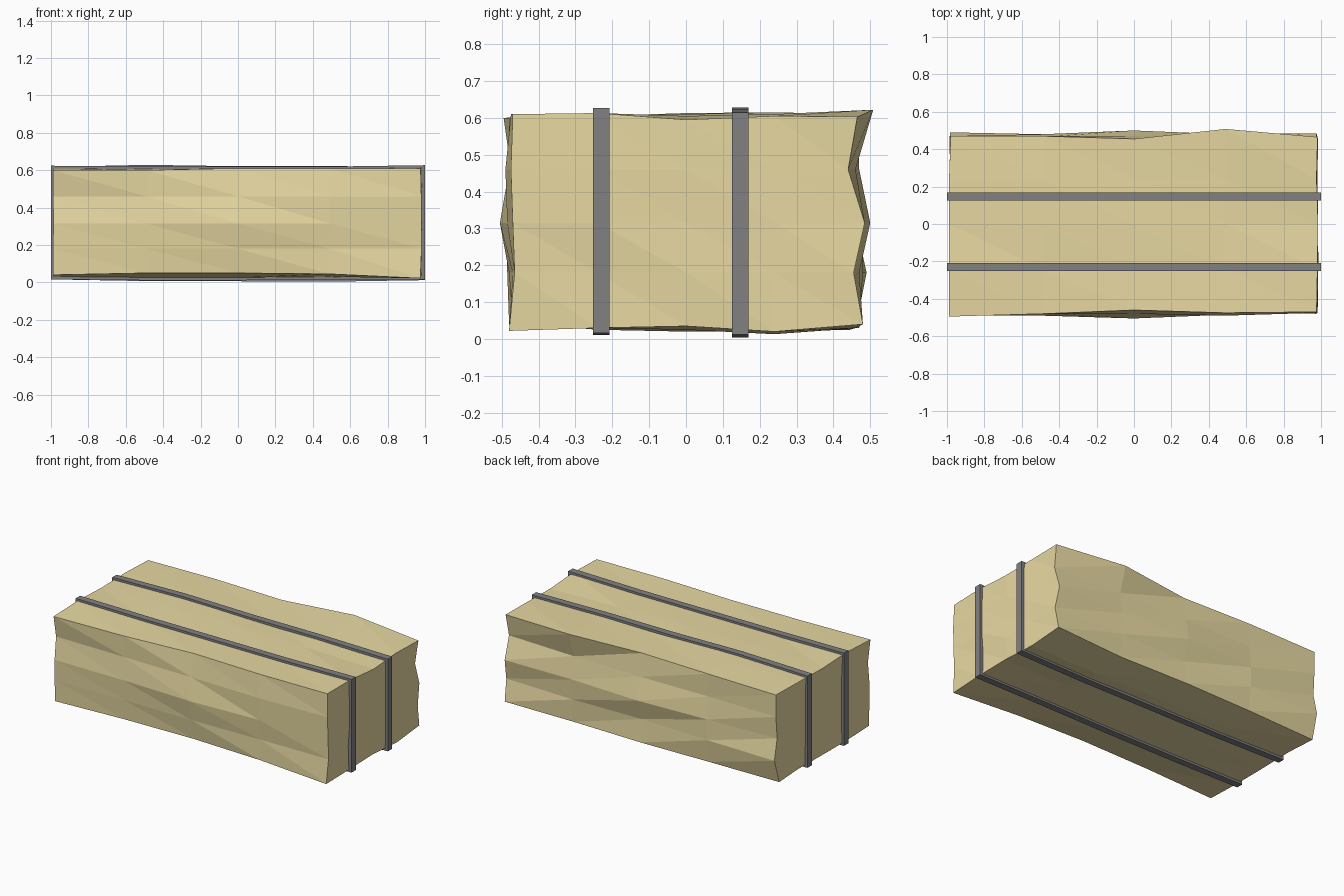
import bpy, bmesh, random

if "Cube" in bpy.data.objects:
    bpy.data.objects.remove(bpy.data.objects["Cube"])

random.seed(4)
N = 4
XS = [-0.985, -0.49, 0.0, 0.49, 0.98]
YS = [-0.48, -0.24, 0.0, 0.24, 0.47]
ZS = [0.03, 0.18, 0.315, 0.46, 0.607]

# uneven surface, in hundredths: rows run along x from left to right
FRONT = [[-48, -47, -46, -47, -48], [-48.5, -48, -48, -47, -46.5],
         [-49, -49, -50.5, -48.5, -47], [-47, -47.5, -48, -49, -47.5],
         [-49.5, -48, -46, -47.5, -47]]          # bottom to top
BACK = [[44.5, 46, 47, 46, 48], [49, 48, 46, 47, 45.5],
        [46, 48, 50, 48, 48.5], [47, 46.5, 47, 46, 44],
        [47, 47, 45.5, 50.8, 46.5]]              # bottom to top
TOP = [[60, 60, 61, 61, 61], [61, 60.5, 60.5, 60.5, 61.3],
       [60, 61.3, 61, 60.5, 59.5], [60.5, 61.5, 60.5, 61, 60.5],
       [60.3, 61, 61, 62.2, 60.3]]               # front to back
BOTTOM = [[4, 5, 5, 4.5, 2.2], [3, 2.5, 2.5, 3, 3],
          [3, 2.2, 2, 2.5, 3.5], [3, 2, 2, 1.3, 2],
          [2.5, 3, 3, 3, 4]]                     # front to back


def material(name, rgb):
    m = bpy.data.materials.new(name)
    m.diffuse_color = (*rgb, 1)
    m.use_nodes = True
    m.node_tree.nodes["Principled BSDF"].inputs["Base Color"].default_value = m.diffuse_color
    return m


def finish(bm, name, mat):
    bmesh.ops.recalc_face_normals(bm, faces=bm.faces[:])
    me = bpy.data.meshes.new(name)
    bm.to_mesh(me)
    bm.free()
    me.materials.append(mat)
    ob = bpy.data.objects.new(name, me)
    bpy.context.collection.objects.link(ob)


def lattice_point(i, j, k):
    x, y, z = XS[i], YS[j], ZS[k]
    if i in (0, N):
        x += random.uniform(-0.006, 0.006)
    if j in (0, N):
        y = (FRONT if j == 0 else BACK)[k][i] / 100
    if k in (0, N):
        z = (BOTTOM if k == 0 else TOP)[j][i] / 100
    return x, y, z


straw = material("straw", (0.80, 0.69, 0.36))
dark = material("strap_dark", (0.22, 0.22, 0.22))

# bale: gridded box with a lumpy surface
R = range(N + 1)
points = {(i, j, k): lattice_point(i, j, k) for i in R for j in R for k in R
          if {0, N} & {i, j, k}}
bm = bmesh.new()
verts = {key: bm.verts.new(p) for key, p in points.items()}
for axis in range(3):
    for side in (0, N):
        for a in range(N):
            for b in range(N):
                quad = []
                for u, v in ((a, b), (a + 1, b), (a + 1, b + 1), (a, b + 1)):
                    key = [u, v]
                    key.insert(axis, side)
                    quad.append(verts[tuple(key)])
                # split each quad along the falling diagonal
                bm.faces.new((quad[0], quad[1], quad[3]))
                bm.faces.new((quad[1], quad[2], quad[3]))
finish(bm, "bale", straw)

# straps: thin bands that follow the bale's cross-section
LOOP = ([(i, 0) for i in range(N)] + [(N, k) for k in range(N)] +
        [(i, N) for i in range(N, 0, -1)] + [(0, k) for k in range(N, 0, -1)])


def section(y):
    j = max(n for n in range(N) if YS[n] <= y)
    t = (y - YS[j]) / (YS[j + 1] - YS[j])
    for i, k in LOOP:
        p, q = points[i, j, k], points[i, j + 1, k]
        sx = (i == N) - (i == 0)
        sz = (k == N) - (k == 0)
        yield p[0] * (1 - t) + q[0] * t, p[2] * (1 - t) + q[2] * t, sx, sz


def strap(name, y, width=0.045):
    bm = bmesh.new()
    rings = []
    for x, z, sx, sz in section(y):
        outer_x = sx * 0.999 if sx else x
        outer_z = z + sz * 0.014
        inner_x, inner_z = x - sx * 0.012, z - sz * 0.012
        rings.append([bm.verts.new(c) for c in (
            (outer_x, y - width / 2, outer_z), (outer_x, y + width / 2, outer_z),
            (inner_x, y + width / 2, inner_z), (inner_x, y - width / 2, inner_z))])
    for n, r in enumerate(rings):
        s = rings[(n + 1) % len(rings)]
        for c in range(4):
            d = (c + 1) % 4
            bm.faces.new((r[c], r[d], s[d], s[c]))
    finish(bm, name, dark)


strap("strap_front", -0.23)
strap("strap_back", 0.147)
